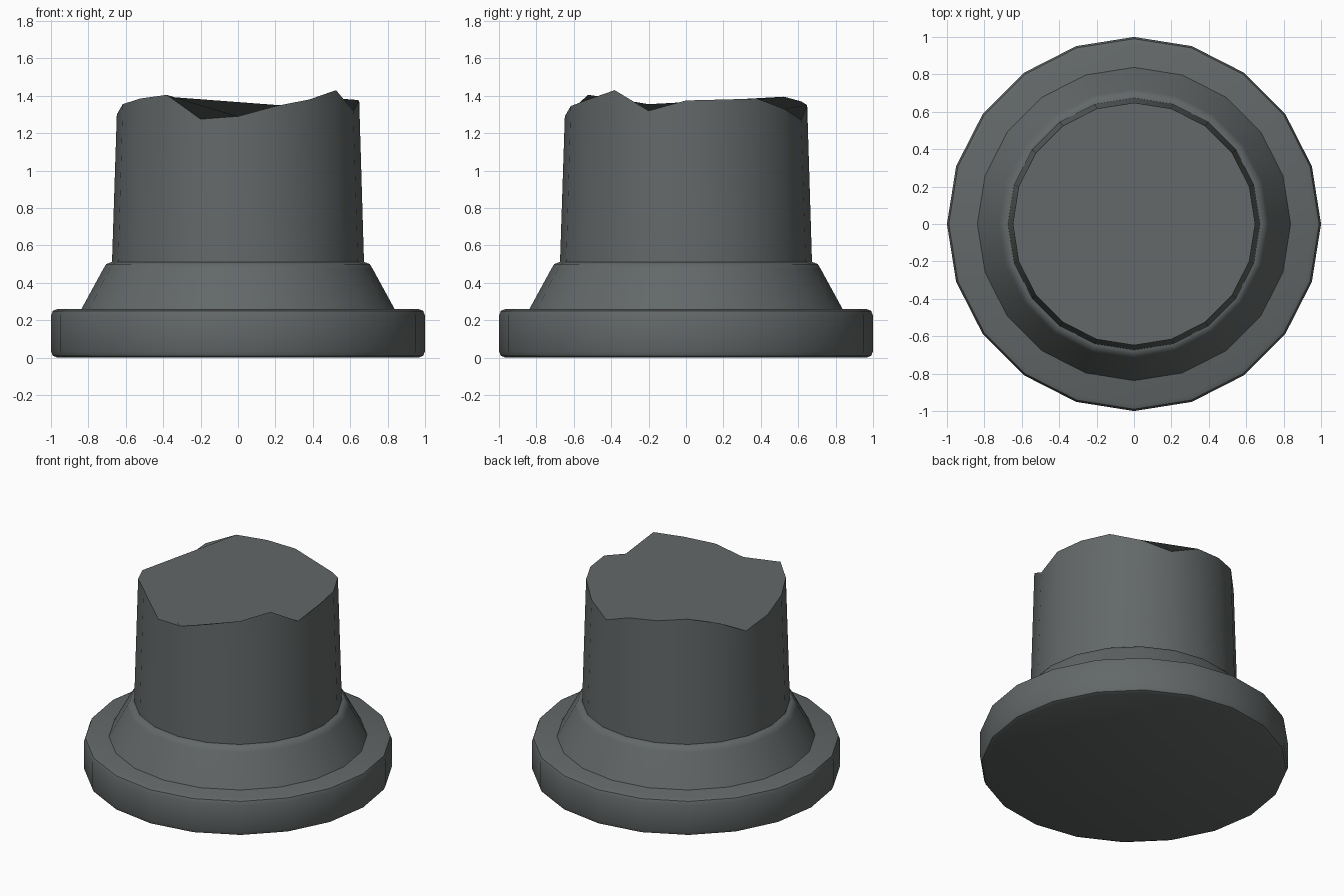
import bpy
import bmesh
from math import cos, sin, pi, radians

SIDES = 20

cube = bpy.data.objects.get("Cube")
if cube:
    bpy.data.objects.remove(cube)

stone = bpy.data.materials.new("dark grey stone")
stone.use_nodes = True
stone_colour = (0.125, 0.138, 0.138, 1)
stone.diffuse_color = stone_colour
stone.node_tree.nodes["Principled BSDF"].inputs["Base Color"].default_value = stone_colour


def turned_part(name, profile, rim=None):
    """Revolve (radius, z) points; an optional rim lists the last ring's heights."""
    bm = bmesh.new()
    rings = []
    for i, (r, z) in enumerate(profile):
        heights = rim if rim and i == len(profile) - 1 else [z] * SIDES
        rings.append([bm.verts.new((r * cos(2 * pi * k / SIDES),
                                    r * sin(2 * pi * k / SIDES), heights[k]))
                      for k in range(SIDES)])
    for low, high in zip(rings, rings[1:]):
        for k in range(SIDES):
            n = (k + 1) % SIDES
            bm.faces.new((low[k], low[n], high[n], high[k])).smooth = True
    bm.faces.new(rings[0][::-1])
    bm.faces.new(rings[-1])
    mesh = bpy.data.meshes.new(name)
    bm.to_mesh(mesh)
    bm.free()
    mesh.set_sharp_from_angle(angle=radians(40))
    mesh.materials.append(stone)
    obj = bpy.data.objects.new(name, mesh)
    bpy.context.collection.objects.link(obj)
    return obj


# Round plinth with softened rims
turned_part("plinth", [(0.965, 0), (0.99, 0.01), (1, 0.035),
                       (1, 0.225), (0.99, 0.25), (0.965, 0.26)])

# Sloping collar
turned_part("collar", [(0.84, 0.255), (0.72, 0.475), (0.705, 0.5), (0.68, 0.51)])

# Broken shaft: rim heights run anticlockwise from the left (+x) side
broken_rim = [1.375, 1.38, 1.385, 1.33, 1.27, 1.35, 1.37, 1.395, 1.35, 1.25,
              1.3, 1.355, 1.385, 1.405, 1.275, 1.29, 1.345, 1.38, 1.43, 1.32]
turned_part("broken_shaft", [(0.674, 0.5), (0.648, 1.35)], broken_rim)
